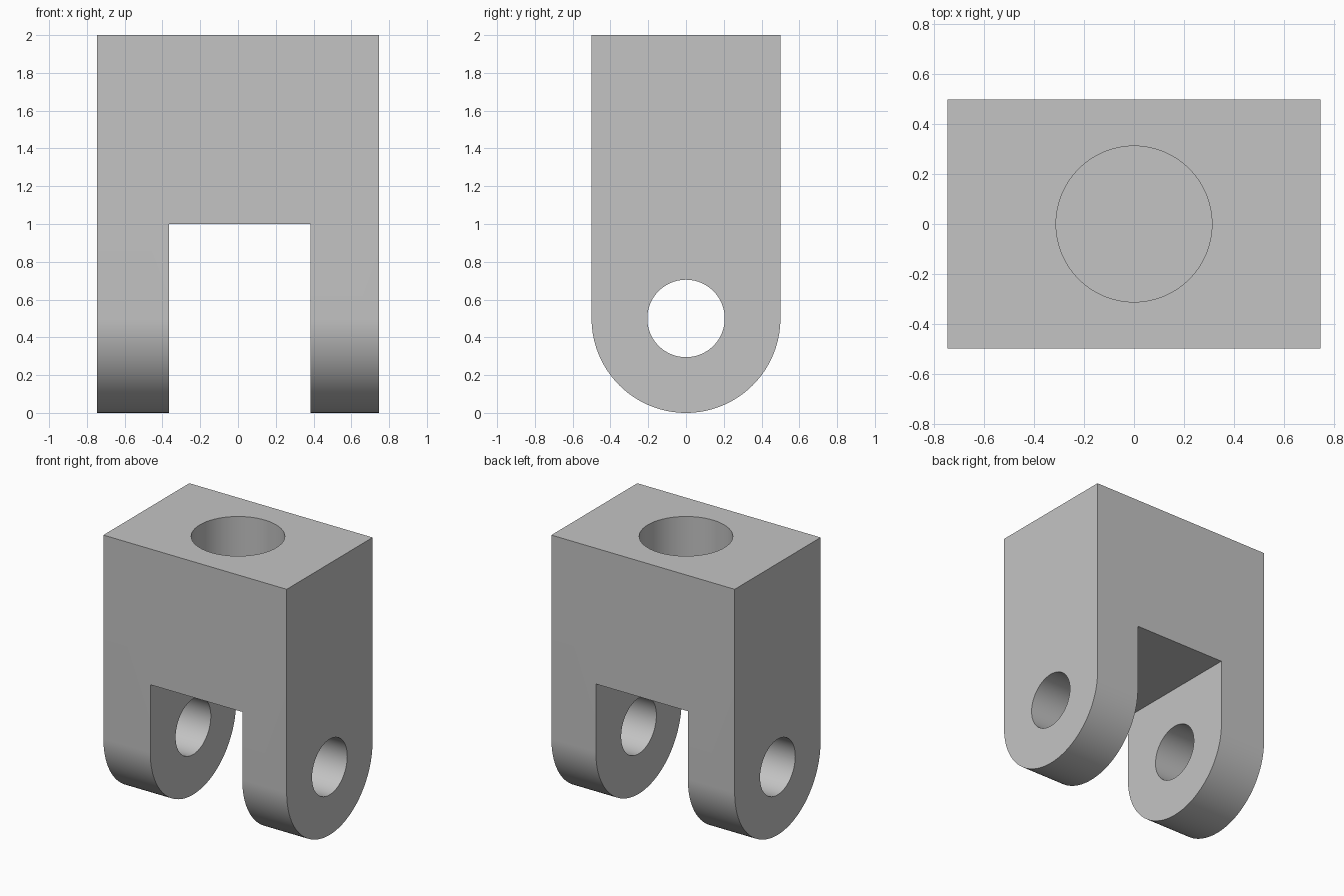
import bpy
import bmesh
from math import pi, cos, sin, radians

if "Cube" in bpy.data.objects:
    bpy.data.objects.remove(bpy.data.objects["Cube"])

HALF_X, HALF_Y, TOP = 0.747, 0.5, 2.0
PIN_Z = 0.5

# Plain grey metal
grey = bpy.data.materials.new("grey metal")
grey.use_nodes = True
colour = (0.55, 0.55, 0.55, 1)
grey.diffuse_color = colour
grey.node_tree.nodes["Principled BSDF"].inputs["Base Color"].default_value = colour


def extrude_profile(name, points, x0, x1):
    """Solid from a (y, z) outline, swept along x."""
    bm = bmesh.new()
    face = bm.faces.new([bm.verts.new((x0, y, z)) for y, z in points])
    swept = bmesh.ops.extrude_face_region(bm, geom=[face])
    verts = [v for v in swept["geom"] if isinstance(v, bmesh.types.BMVert)]
    bmesh.ops.translate(bm, verts=verts, vec=(x1 - x0, 0, 0))
    bmesh.ops.recalc_face_normals(bm, faces=bm.faces)
    mesh = bpy.data.meshes.new(name)
    bm.to_mesh(mesh)
    bm.free()
    mesh.materials.append(grey)
    obj = bpy.data.objects.new(name, mesh)
    bpy.context.collection.objects.link(obj)
    return obj


def cylinder(name, radius, depth, location, rotation=(0, 0, 0)):
    bpy.ops.mesh.primitive_cylinder_add(vertices=96, radius=radius, depth=depth,
                                        location=location, rotation=rotation)
    obj = bpy.context.object
    obj.name = name
    obj.data.materials.append(grey)
    return obj


def cut(target, cutter):
    """Subtract the cutter, then discard it."""
    cutter.hide_render = True
    bpy.ops.object.select_all(action="DESELECT")
    target.select_set(True)
    bpy.context.view_layer.objects.active = target
    mod = target.modifiers.new(cutter.name, "BOOLEAN")
    mod.operation = "DIFFERENCE"
    mod.solver = "EXACT"
    mod.object = cutter
    bpy.ops.object.modifier_apply(modifier=mod.name)
    bpy.data.objects.remove(cutter)


# Body: square top, fully rounded bottom
steps = 64
arc = [(HALF_Y * cos(a), PIN_Z + HALF_Y * sin(a))
       for a in (-pi * i / steps for i in range(steps + 1))]
body = extrude_profile("clevis_body", [(-HALF_Y, TOP), (HALF_Y, TOP)] + arc,
                       -HALF_X, HALF_X)

# Slot between the two fork arms, very slightly off centre
slot = [(-1, -1), (1, -1), (1, 1), (-1, 1)]
cut(body, extrude_profile("slot_cutter", slot, -0.365, 0.385))

# Cross pin hole through both arms
cut(body, cylinder("pin_hole_cutter", 0.205, 3, (0, 0, PIN_Z), (0, pi / 2, 0)))

# Blind rod socket in the top
socket_depth = 0.75
cut(body, cylinder("socket_cutter", 0.3125, socket_depth * 2, (0, 0, TOP)))

# Smooth curved walls, keep the machined edges crisp
bpy.ops.object.select_all(action="DESELECT")
body.select_set(True)
bpy.context.view_layer.objects.active = body
bpy.ops.object.shade_smooth_by_angle(angle=radians(30))
